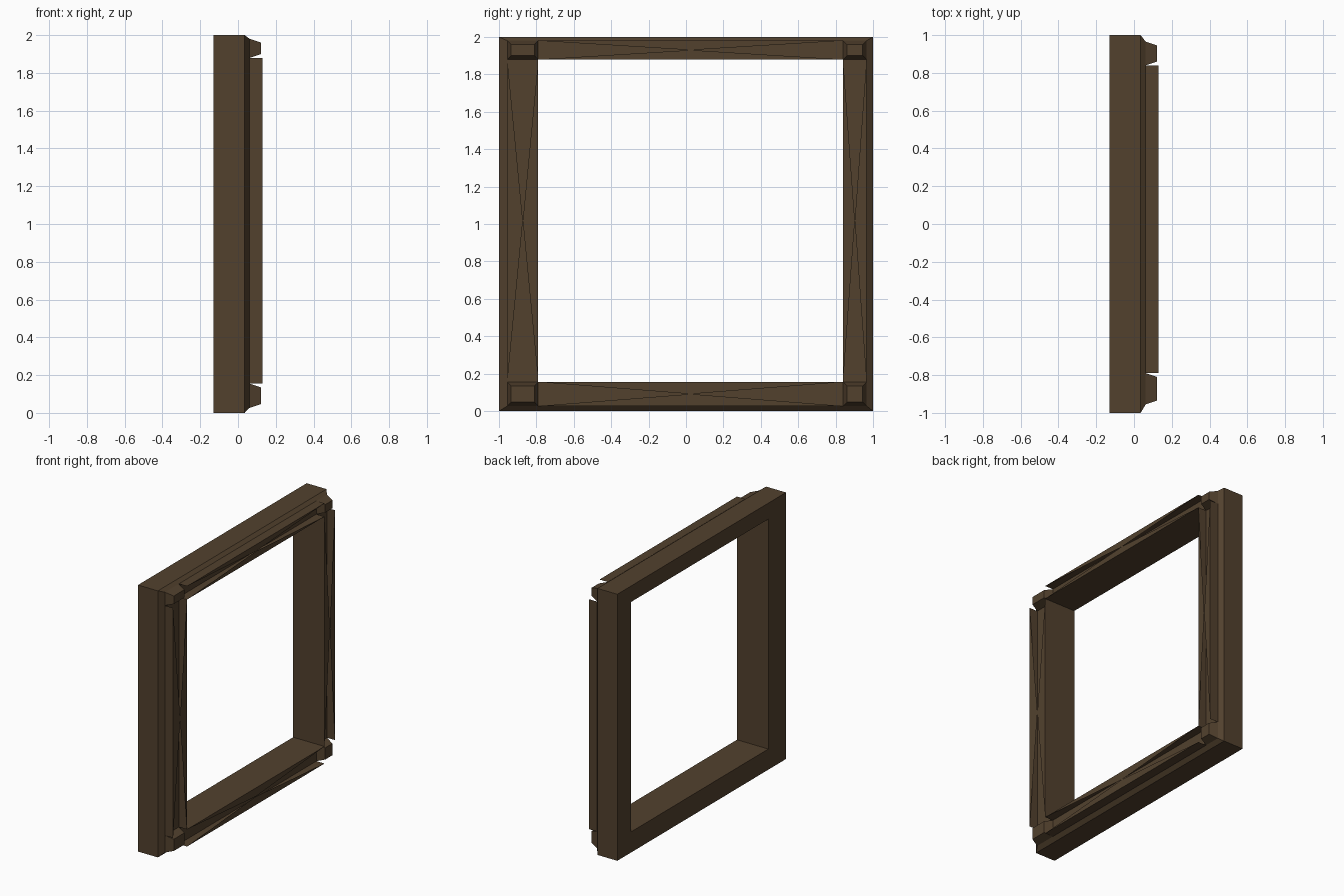
import bpy, bmesh

if "Cube" in bpy.data.objects:
    bpy.data.objects.remove(bpy.data.objects["Cube"])

wood = bpy.data.materials.new("dark_wood")
wood.diffuse_color = (0.085, 0.053, 0.027, 1)
wood.use_nodes = True
wood.node_tree.nodes["Principled BSDF"].inputs["Base Color"].default_value = wood.diffuse_color

# Key planes: back, chamfer start, front of body, front of trim
XB, XC, XF, XT = -0.13, 0.035, 0.062, 0.13
OUT = (-1.0, 1.0, 0.0, 2.0)            # y0, y1, z0, z1
TRIM = (-0.955, 0.965, 0.027, 1.98)
HOLE = (-0.79, 0.84, 0.155, 1.88)


def finish(name, bm, fix=True):
    bmesh.ops.remove_doubles(bm, verts=bm.verts, dist=1e-5)
    if fix:
        bmesh.ops.recalc_face_normals(bm, faces=bm.faces)
    me = bpy.data.meshes.new(name)
    bm.to_mesh(me)
    bm.free()
    ob = bpy.data.objects.new(name, me)
    bpy.context.collection.objects.link(ob)
    me.materials.append(wood)
    return ob


def rect(bm, x, r):
    y0, y1, z0, z1 = r
    return [bm.verts.new((x, y, z)) for y, z in ((y0, z0), (y1, z0), (y1, z1), (y0, z1))]


def bridge(bm, a, b):
    for i in range(4):
        j = (i + 1) % 4
        bm.faces.new((a[i], a[j], b[j], b[i]))


# Frame body: a ring with chamfered front rim and a square opening
bm = bmesh.new()
loops = [rect(bm, XB, OUT), rect(bm, XC, OUT), rect(bm, XF, TRIM),
         rect(bm, XF, HOLE), rect(bm, XB, HOLE)]
for a, b in zip(loops, loops[1:] + loops[:1]):
    bridge(bm, a, b)
finish("frame_body", bm)

# Tapered corner blocks
ys = {"left": (TRIM[0], HOLE[0]), "right": (HOLE[1], TRIM[1])}
zs = {"bottom": (TRIM[2], HOLE[2]), "top": (HOLE[3], TRIM[3])}
for yn, (y0, y1) in ys.items():
    for zn, (z0, z1) in zs.items():
        bm = bmesh.new()
        d = 0.02
        base = rect(bm, XF, (y0, y1, z0, z1))
        top = rect(bm, 0.122, (y0 + d, y1 - d, z0 + d, z1 - d))
        bridge(bm, base, top)
        bm.faces.new(base)
        bm.faces.new(top)
        finish(f"corner_block_{zn}_{yn}", bm)


# Trim rails: two side walls, with pointed cover plates meeting in the middle
def rail(name, r, along_y):
    bm = bmesh.new()
    lo, hi = rect(bm, XF, r), rect(bm, XT, r)
    c = bm.verts.new((XT, (r[0] + r[1]) / 2, (r[2] + r[3]) / 2))
    for i in ((0, 2) if along_y else (1, 3)):
        j = (i + 1) % 4
        bm.faces.new((lo[i], lo[j], hi[j], hi[i]))
        bm.faces.new((hi[i], hi[j], c))
    finish(name, bm, False)


for zn, z in zs.items():
    rail(f"trim_rail_{zn}", (HOLE[0], HOLE[1], *z), True)
for yn, y in ys.items():
    rail(f"trim_rail_{yn}", (*y, HOLE[2], HOLE[3]), False)
